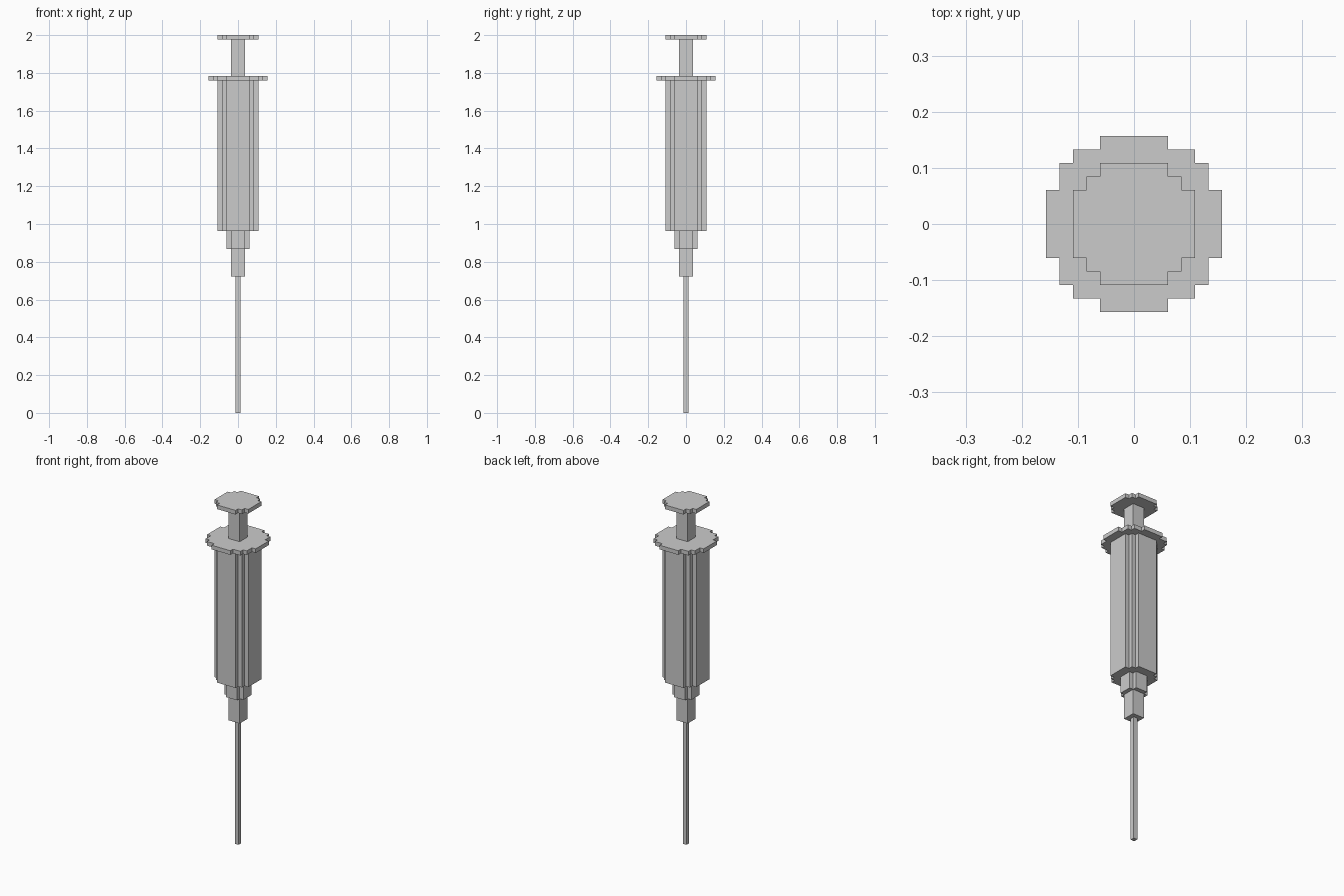
import bpy
import bmesh

if "Cube" in bpy.data.objects:
    bpy.data.objects.remove(bpy.data.objects["Cube"])

V = 2 / 83  # one block: the model is 83 blocks tall


def stepped_prism(name, corner, z0, z1):
    """Extrude a four-way symmetric outline; corner holds the +x +y quarter in blocks."""
    outline = []
    pts = list(corner)
    for _ in range(4):
        outline += pts
        pts = [(-y, x) for x, y in pts]
    bm = bmesh.new()
    face = bm.faces.new([bm.verts.new((x * V, y * V, z0 * V)) for x, y in outline])
    top = bmesh.ops.extrude_face_region(bm, geom=[face], use_keep_orig=True)
    verts = [g for g in top["geom"] if isinstance(g, bmesh.types.BMVert)]
    bmesh.ops.translate(bm, verts=verts, vec=(0, 0, (z1 - z0) * V))
    bmesh.ops.recalc_face_normals(bm, faces=bm.faces)
    mesh = bpy.data.meshes.new(name)
    bm.to_mesh(mesh)
    bm.free()
    obj = bpy.data.objects.new(name, mesh)
    bpy.context.collection.objects.link(obj)
    return obj


# Blocky cross-sections
needle = [(0.5, 0.5)]
square = [(1.5, 1.5)]
notched = [(2.5, 1.5), (1.5, 1.5), (1.5, 2.5)]
disc = [(4.5, 2.5), (3.5, 2.5), (3.5, 3.5), (2.5, 3.5), (2.5, 4.5)]
wide_disc = [(6.5, 2.5), (5.5, 2.5), (5.5, 4.5), (4.5, 4.5),
             (4.5, 5.5), (2.5, 5.5), (2.5, 6.5)]

# Parts stacked from the needle tip upward
for name, section, z0, z1 in [
    ("needle", needle, 0, 30),
    ("needle_hub", square, 30, 36),
    ("barrel_nozzle", notched, 36, 40),
    ("barrel", disc, 40, 73),
    ("finger_flange", wide_disc, 73, 74),
    ("plunger_rod", square, 74, 82),
    ("thumb_rest", disc, 82, 83),
]:
    stepped_prism(name, section, z0, z1)
